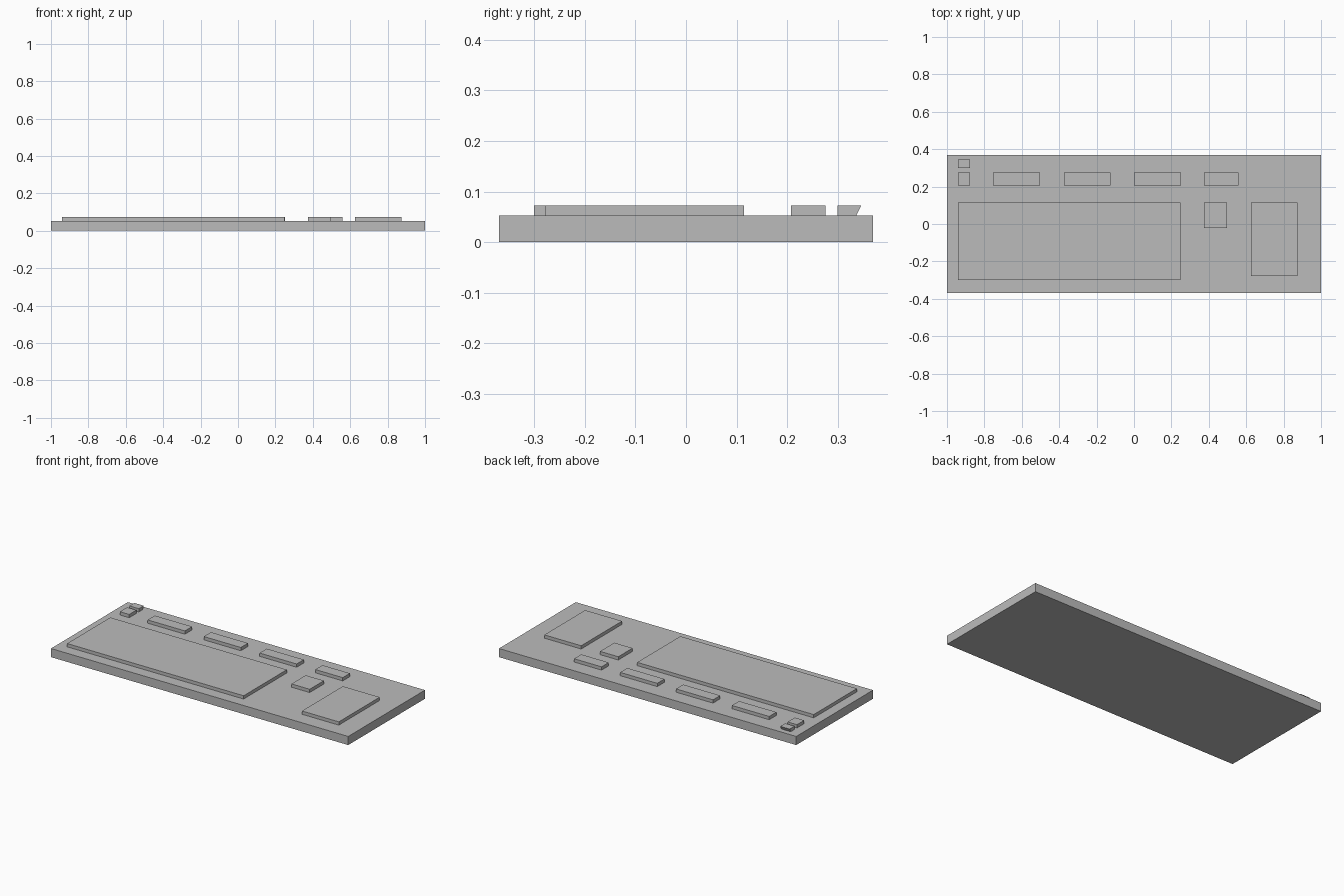
import bpy, bmesh

if "Cube" in bpy.data.objects:
    bpy.data.objects.remove(bpy.data.objects["Cube"])

grey = bpy.data.materials.new("plain_grey")
grey.diffuse_color = (0.5, 0.5, 0.5, 1)
grey.use_nodes = True
grey.node_tree.nodes["Principled BSDF"].inputs["Base Color"].default_value = grey.diffuse_color


def block(name, x0, x1, y0, y1, z0, z1, back_lean=0.0):
    """Box from its limits; back_lean pulls the lower back edge forward."""
    bm = bmesh.new()
    bmesh.ops.create_cube(bm, size=1)
    for v in bm.verts:
        x, y, z = v.co
        lean = back_lean if (y > 0 and z < 0) else 0
        v.co = (x1 if x > 0 else x0,
                (y1 if y > 0 else y0) - lean,
                z1 if z > 0 else z0)
    mesh = bpy.data.meshes.new(name)
    bm.to_mesh(mesh)
    bm.free()
    mesh.materials.append(grey)
    obj = bpy.data.objects.new(name, mesh)
    bpy.context.collection.objects.link(obj)


BASE_TOP, KEY_TOP, SUNK = 0.0525, 0.0725, 0.04

# Keyboard slab
block("keyboard_base", -1, 1, -0.369, 0.369, 0, BASE_TOP)

# Large key areas, aligned along their back edge
for name, x0, x1, y0 in [("main_key_area", -0.94, 0.248, -0.30),
                         ("navigation_key_area", 0.375, 0.498, -0.022),
                         ("number_key_area", 0.625, 0.873, -0.278)]:
    block(name, x0, x1, y0, 0.115, SUNK, KEY_TOP)

# Row of function key groups
for i, (x0, x1) in enumerate([(-0.94, -0.877), (-0.753, -0.502), (-0.375, -0.126),
                              (0.0, 0.25), (0.375, 0.56)]):
    block(f"function_keys_{i + 1}", x0, x1, 0.207, 0.276, SUNK, KEY_TOP)

# Small rear key with an undercut back face
block("rear_key", -0.94, -0.877, 0.299, 0.346, BASE_TOP - 0.001, KEY_TOP, 0.0105)
